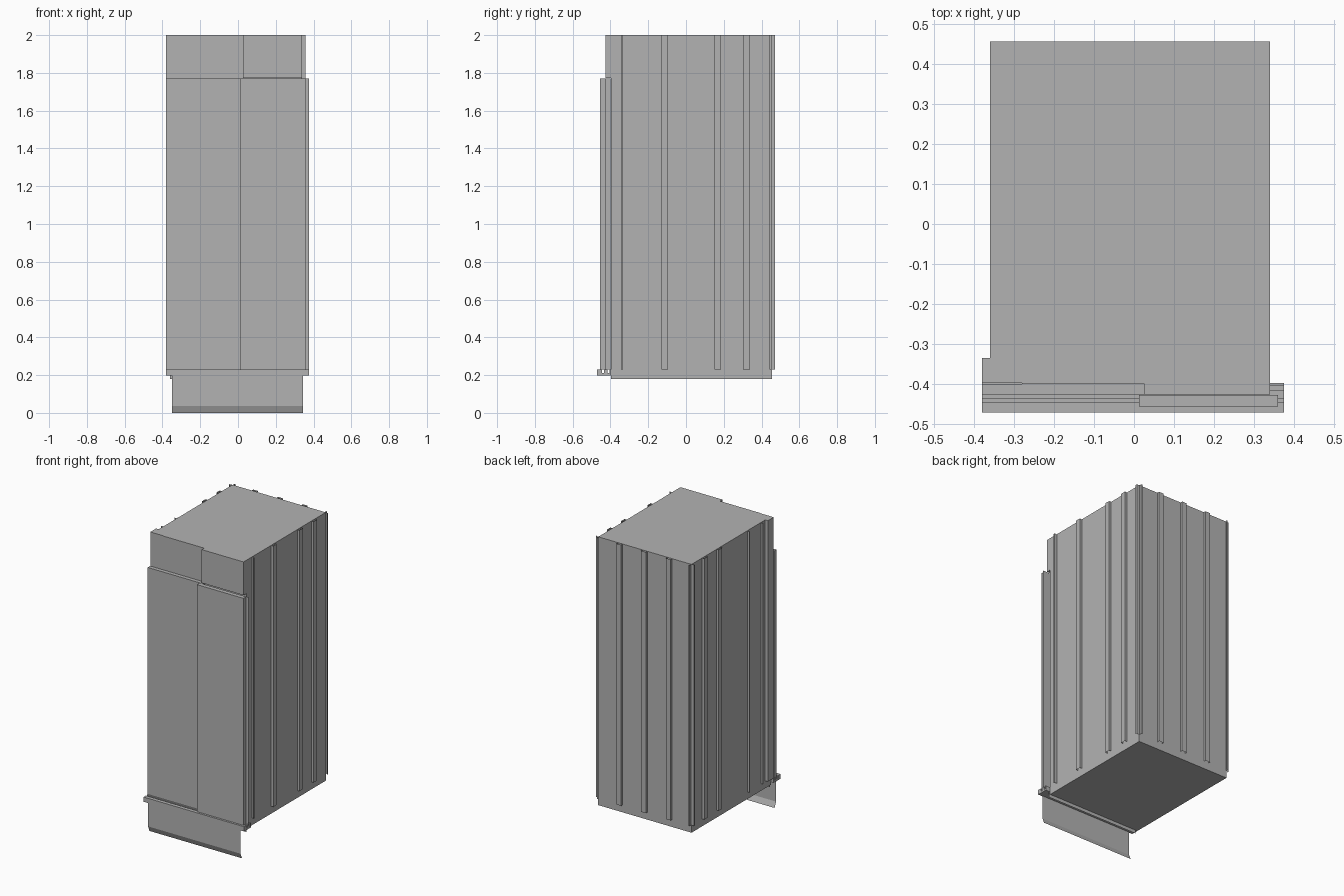
import bpy
import bmesh
from mathutils import Vector

cube = bpy.data.objects.get("Cube")
if cube:
    bpy.data.objects.remove(cube, do_unlink=True)

steel = bpy.data.materials.new("grey steel")
steel.use_nodes = True
GREY = (0.45, 0.45, 0.45, 1)
steel.diffuse_color = GREY
steel.node_tree.nodes["Principled BSDF"].inputs["Base Color"].default_value = GREY


def finish(name, bm):
    mesh = bpy.data.meshes.new(name)
    bm.to_mesh(mesh)
    bm.free()
    mesh.materials.append(steel)
    obj = bpy.data.objects.new(name, mesh)
    bpy.context.collection.objects.link(obj)
    return obj


def box(name, x, y, z):
    bm = bmesh.new()
    bmesh.ops.create_cube(bm, size=1)
    for v in bm.verts:
        v.co = [r[0] + (c + 0.5) * (r[1] - r[0]) for c, r in zip(v.co, (x, y, z))]
    return finish(name, bm)


def sweep(name, points, along, closed=False):
    """Extrude a profile; open profiles become bare folded sheets."""
    bm = bmesh.new()
    verts = [bm.verts.new(p) for p in points]
    if closed:
        geom = [bm.faces.new(verts)]
    else:
        geom = [bm.edges.new(pair) for pair in zip(verts, verts[1:])]
    out = bmesh.ops.extrude_face_region(bm, geom=geom, use_keep_orig=closed)
    moved = [g for g in out["geom"] if isinstance(g, bmesh.types.BMVert)]
    bmesh.ops.translate(bm, verts=moved, vec=Vector(along))
    bmesh.ops.recalc_face_normals(bm, faces=bm.faces)
    return finish(name, bm)


BOTTOM, RIB_Z, DOOR_TOP, TOP = 0.18, 0.23, 1.77, 2.0
LEFT, RIGHT, FRONT, BACK = 0.34, -0.36, -0.397, 0.455


def upright(name, points, z=RIB_Z, top=TOP):
    sweep(name, [(x, y, z) for x, y in points], (0, 0, top - z))


# Cabin shell, front post and header
box("cabin_body", (RIGHT, LEFT), (FRONT, BACK), (BOTTOM, TOP))
box("front_post", (-0.38, RIGHT), (FRONT, -0.335), (RIB_Z, TOP))
box("header_plate", (-0.28, 0.03), (-0.4, FRONT), (DOOR_TOP + 0.004, TOP))
box("header_block", (0.026, LEFT), (-0.426, FRONT), (DOOR_TOP + 0.004, TOP))

# Two overlapping sliding door panels and the jamb sheet
box("rear_door_panel", (-0.38, 0.03), (-0.425, -0.399), (RIB_Z, DOOR_TOP))
box("front_door_panel", (0.013, 0.36), (-0.456, -0.427), (RIB_Z, DOOR_TOP))
upright("door_jamb", [(LEFT, -0.425), (0.375, -0.425)], top=DOOR_TOP)

# Folded channels on the side and back walls
D = 0.016
for wall, sign, starts in ((LEFT, 1, (0.302, 0.15, -0.13)), (RIGHT, -1, (0.305, 0.15))):
    for y in starts:
        out = wall + sign * D
        upright("side_channel", [(wall, y), (out, y), (out, y + 0.036), (wall, y + 0.036)])
for x in (-0.215, -0.028, 0.157):
    upright("back_channel", [(x, BACK), (x, BACK + D), (x + 0.036, BACK + D), (x + 0.036, BACK)])

# Single flanges near the front
for y, foot in ((-0.141, 0.03), (-0.287, -0.03)):
    upright("side_flange", [(RIGHT - 0.001, y + foot), (RIGHT - 0.001, y), (-0.378, y)])
upright("side_flange", [(LEFT, -0.334), (0.357, -0.334), (0.357, -0.344)])

# Lipped angles at the back corners
for wall, sign in ((LEFT, 1), (RIGHT, -1)):
    out = wall + sign * 0.018
    inner = wall - sign * 0.003
    upright("corner_flange", [(wall, 0.453), (out, 0.453), (out, 0.443)])
    upright("corner_flange", [(inner, BACK), (inner, 0.471), (inner - sign * 0.01, 0.471)])

# Grooved door sill
SILL = [(-0.47, 0.198), (-0.47, RIB_Z)]
for y in (-0.445, -0.415):
    SILL += [(y, RIB_Z), (y, 0.21), (y + 0.01, 0.21), (y + 0.01, RIB_Z)]
SILL += [(FRONT, RIB_Z), (FRONT, 0.198)]
sweep("door_sill", [(-0.38, y, z) for y, z in SILL], (0.755, 0, 0), closed=True)

# Toe guard with its folded lower edge, and the rear sill bracket
guard = [(-0.465, 0.2), (-0.465, 0.037), (-0.449, 0)]
sweep("toe_guard", [(-0.35, y, z) for y, z in guard], (0.695, 0, 0))
bracket = [(-0.401, 0.2), (-0.401, 0.16)]
sweep("sill_bracket", [(-0.35, y, z) for y, z in bracket], (0.695, 0, 0))
